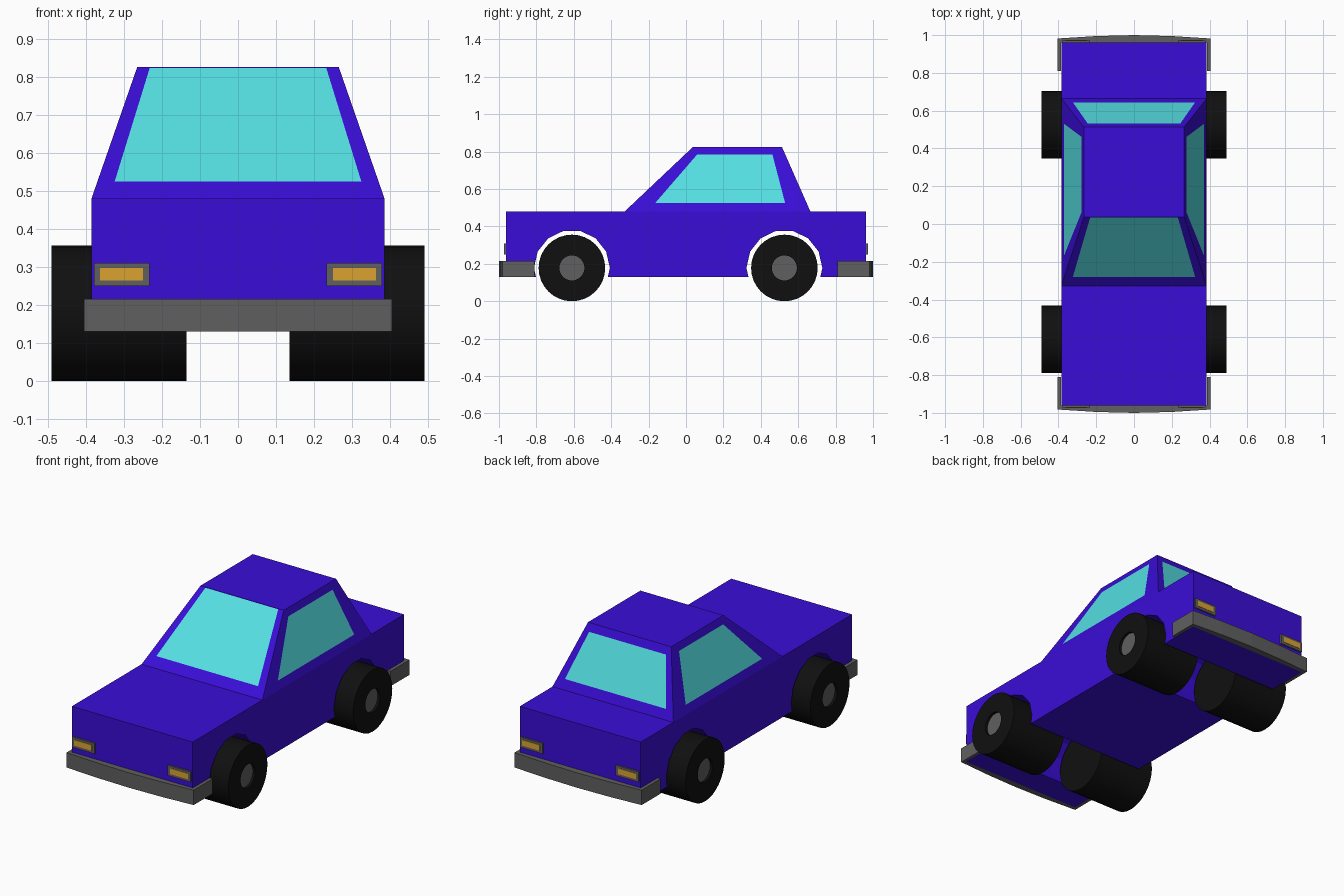
import bpy, bmesh, math
from mathutils import Vector

if "Cube" in bpy.data.objects:
    bpy.data.objects.remove(bpy.data.objects["Cube"])


def material(name, rgb):
    m = bpy.data.materials.new(name)
    m.diffuse_color = (*rgb, 1)
    m.use_nodes = True
    m.node_tree.nodes["Principled BSDF"].inputs["Base Color"].default_value = m.diffuse_color
    return m


BLUE = material("blue paint", (0.042, 0.004, 0.68))
GLASS = material("cyan glass", (0.09, 0.74, 0.76))
GREY = material("grey trim", (0.115, 0.115, 0.115))
BLACK = material("black rubber", (0.005, 0.005, 0.005))
AMBER = material("amber lamp", (0.70, 0.37, 0.03))


def finish(name, bm, *mats):
    bmesh.ops.recalc_face_normals(bm, faces=bm.faces)
    me = bpy.data.meshes.new(name)
    bm.to_mesh(me)
    bm.free()
    for m in mats:
        me.materials.append(m)
    ob = bpy.data.objects.new(name, me)
    bpy.context.collection.objects.link(ob)
    return ob


def prism(name, points, direction, mat):
    """Extrude a closed outline along a direction."""
    bm = bmesh.new()
    face = bm.faces.new([bm.verts.new(p) for p in points])
    new = bmesh.ops.extrude_face_region(bm, geom=[face])["geom"]
    verts = [g for g in new if isinstance(g, bmesh.types.BMVert)]
    bmesh.ops.translate(bm, verts=verts, vec=direction)
    return finish(name, bm, mat)


def box(name, lo, hi, mat):
    pts = [(lo[0], lo[1], lo[2]), (hi[0], lo[1], lo[2]),
           (hi[0], hi[1], lo[2]), (lo[0], hi[1], lo[2])]
    return prism(name, pts, (0, 0, hi[2] - lo[2]), mat)


W, BOTTOM, DECK, ROOF = 0.385, 0.13, 0.48, 0.825
AXLES = {"front": -0.61, "rear": 0.526}
AXLE_Z = 0.178

# Lower body: side profile with faceted wheel arches
profile = [(-0.962, DECK), (-0.962, BOTTOM)]
for cy in AXLES.values():
    profile.append((cy - 0.192, BOTTOM))
    for i in range(8):
        a = math.pi * (1 - i / 7)
        profile.append((cy + 0.203 * math.cos(a), AXLE_Z + 0.203 * math.sin(a)))
    profile.append((cy + 0.192, BOTTOM))
profile += [(0.962, BOTTOM), (0.962, DECK)]
prism("lower_body", [(-W, y, z) for y, z in profile], (2 * W, 0, 0), BLUE)

# Cabin: tapered block whose four sides hold inset glass
base = [(-W, -0.328), (W, -0.328), (W, 0.665), (-W, 0.665)]
top = [(-0.265, 0.037), (0.265, 0.037), (0.265, 0.513), (-0.265, 0.513)]
# per side: bottom z, top z, then glass ends (bottom start/end, top start/end)
# along x for front and rear, along y for the sides
windows = [
    (0.525, 0.823, (-0.324, 0.324), (-0.232, 0.232)),
    (0.525, 0.785, (-0.165, 0.53), (0.06, 0.462)),
    (0.532, 0.782, (0.322, -0.322), (0.245, -0.245)),
    (0.525, 0.785, (0.53, -0.165), (0.462, 0.06)),
]
bm = bmesh.new()
low = [bm.verts.new((x, y, DECK)) for x, y in base]
high = [bm.verts.new((x, y, ROOF)) for x, y in top]
bm.faces.new(high)
for i, (z0, z1, bot, tip) in enumerate(windows):
    j = (i + 1) % 4
    outer = [low[i], low[j], high[j], high[i]]
    axis = i % 2
    inner = []
    for z, along in ((z0, bot[0]), (z0, bot[1]), (z1, tip[1]), (z1, tip[0])):
        p = low[i].co.lerp(high[i].co, (z - DECK) / (ROOF - DECK))
        p[axis] = along
        inner.append(bm.verts.new(p))
    for k in range(4):
        n = (k + 1) % 4
        bm.faces.new([outer[k], outer[n], inner[n], inner[k]])
    bm.faces.new(inner).material_index = 1
finish("cabin", bm, BLUE, GLASS)

# Bumpers and lamps at both ends
for end, s in (("front", -1), ("rear", 1)):
    outline = [(-0.386, 0.81), (-0.405, 0.81), (-0.405, 0.982), (-0.2, 0.995),
               (0, 1.0), (0.2, 0.995), (0.405, 0.982), (0.405, 0.81),
               (0.386, 0.81), (0.386, 0.96), (-0.386, 0.96)]
    prism(end + "_bumper", [(x, s * y, BOTTOM) for x, y in outline],
          (0, 0, 0.086), GREY)
    for side, m in (("left", -1), ("right", 1)):
        label = f"{end}_{side}_lamp"
        box(label + "_frame", (m * 0.233, s * 0.955, 0.25),
            (m * 0.378, s * 0.972, 0.31), GREY)
        box(label, (m * 0.25, s * 0.965, 0.264),
            (m * 0.362, s * 0.974, 0.297), AMBER)

# Wheels: lathed wide tyre with a shallow recessed hub
section = [(0.135, 0), (0.135, 0.178), (0.49, 0.178), (0.49, 0.067),
           (0.475, 0.067), (0.475, 0)]
N = 32
for end, cy in AXLES.items():
    for side, m in (("left", -1), ("right", 1)):
        bm = bmesh.new()
        rings = []
        for x, r in section:
            n = N if r else 1
            rings.append([bm.verts.new((m * x, cy + r * math.cos(math.tau * i / N),
                                        AXLE_Z + r * math.sin(math.tau * i / N)))
                          for i in range(n)])
        for k, (a, b) in enumerate(zip(rings, rings[1:])):
            for i in range(N):
                j = (i + 1) % N
                quad = [a[i % len(a)], a[j % len(a)], b[j % len(b)], b[i % len(b)]]
                f = bm.faces.new(list(dict.fromkeys(quad)))
                f.material_index = 1 if k == 4 else 0
        ob = finish(f"{end}_{side}_wheel", bm, BLACK, GREY)
        bpy.ops.object.select_all(action="DESELECT")
        ob.select_set(True)
        bpy.context.view_layer.objects.active = ob
        bpy.ops.object.shade_smooth_by_angle(angle=math.radians(30))
